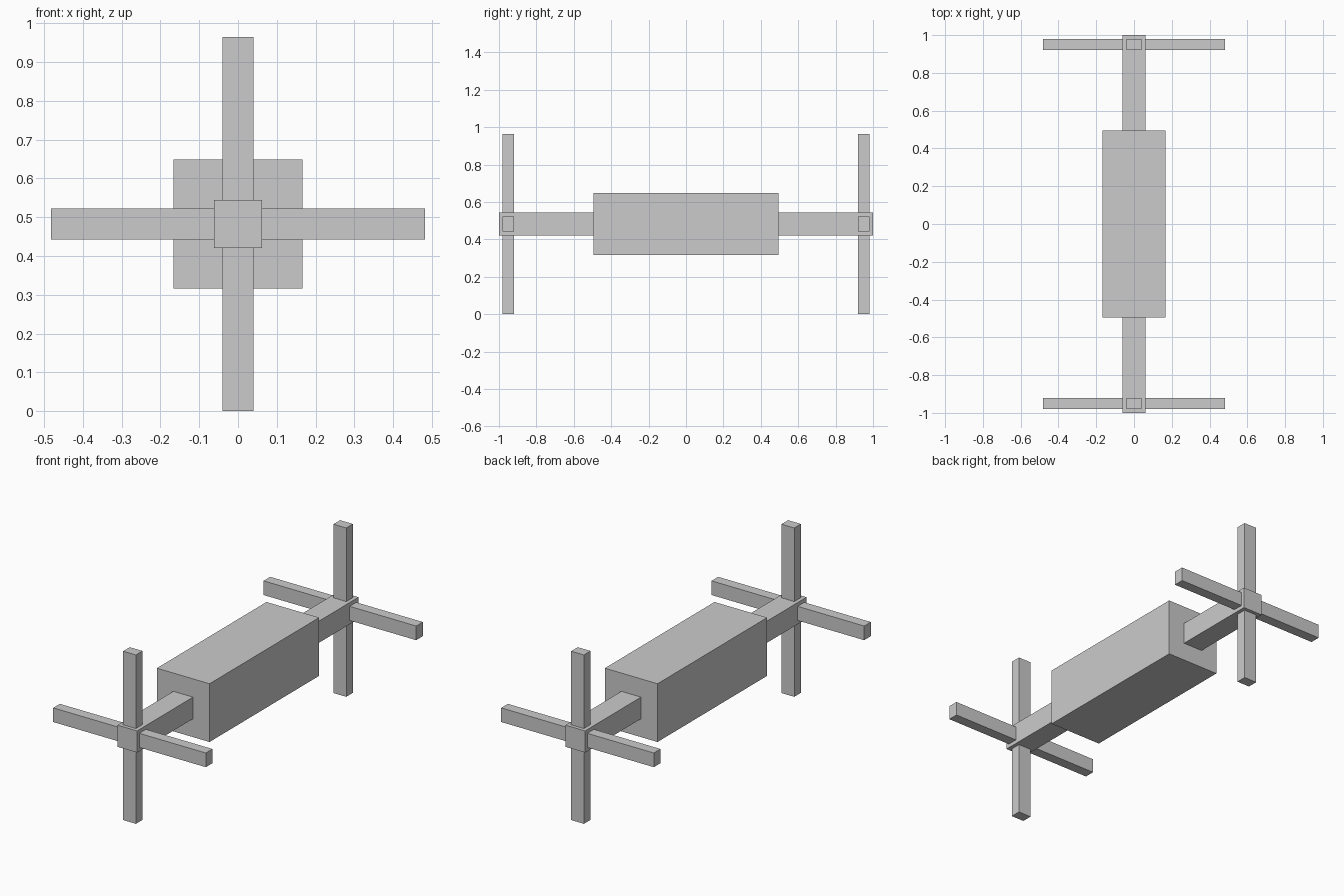
import bpy

if "Cube" in bpy.data.objects:
    bpy.data.objects.remove(bpy.data.objects["Cube"])

CENTRE_Z = 0.4825  # height of the axle line


def box(name, y, size):
    """Axis-aligned box centred on the axle line at the given y."""
    bpy.ops.mesh.primitive_cube_add(size=1, location=(0, y, CENTRE_Z))
    obj = bpy.context.object
    obj.name = name
    obj.scale = size
    bpy.ops.object.transform_apply(location=False, rotation=False, scale=True)
    return obj


# Central drum and the square axle running through it
box("body", 0, (0.333, 0.99, 0.333))
box("axle", 0, (0.124, 2.0, 0.124))

# Crossed handle bars near each end of the axle
for end, side in (("front", -1), ("back", 1)):
    y = side * 0.95
    box(f"{end}_upright_bar", y, (0.081, 0.06, 0.965))
    box(f"{end}_cross_bar", y, (0.965, 0.06, 0.081))
